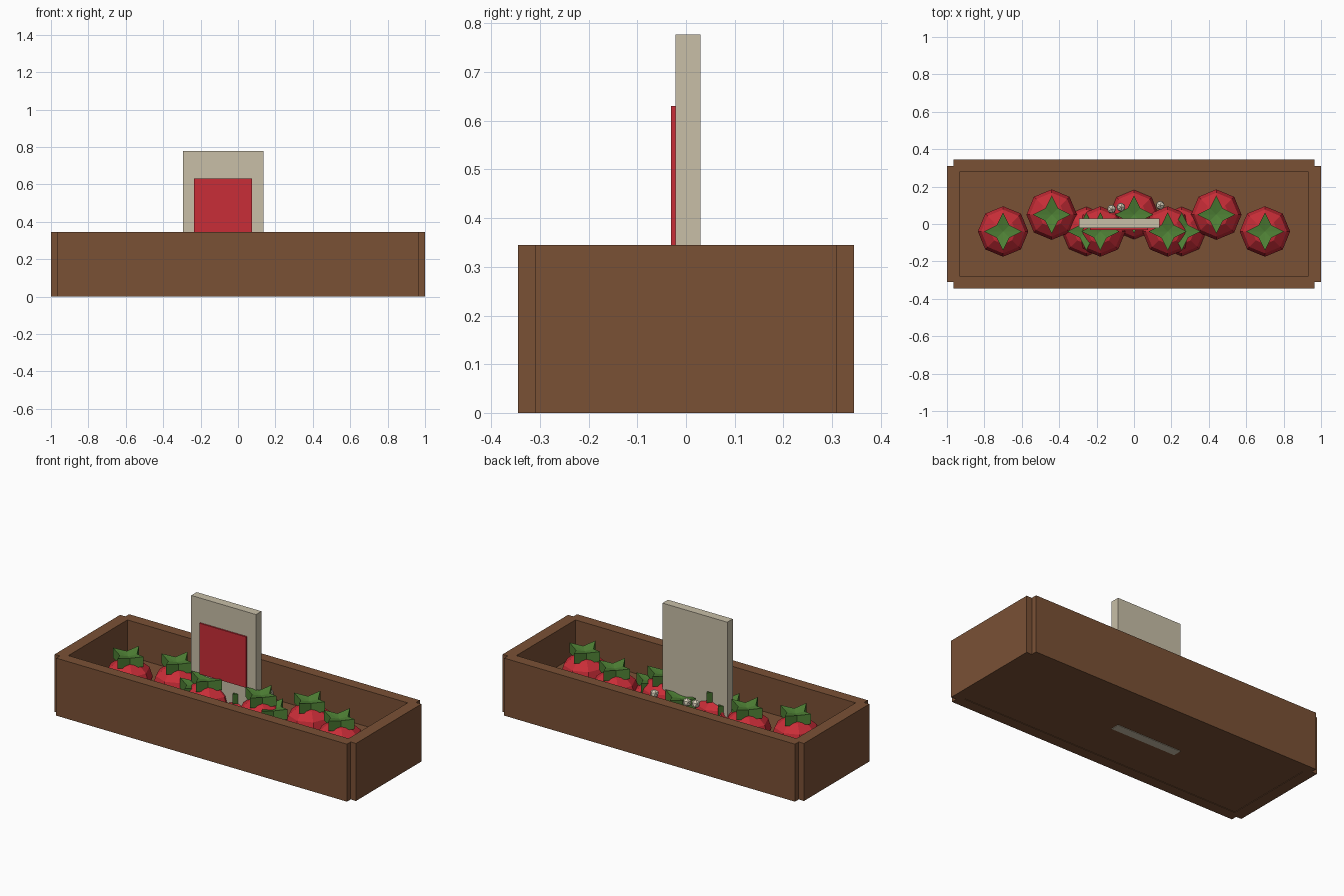
import bpy, bmesh, math
from mathutils import Matrix

if "Cube" in bpy.data.objects:
    bpy.data.objects.remove(bpy.data.objects["Cube"])


def material(name, rgb):
    m = bpy.data.materials.new(name)
    m.diffuse_color = (*rgb, 1)
    m.use_nodes = True
    m.node_tree.nodes["Principled BSDF"].inputs["Base Color"].default_value = m.diffuse_color
    return m


WOOD = material("brown wood", (0.195, 0.082, 0.036))
BOARD = material("pale board", (0.58, 0.52, 0.39))
RED = material("tomato red", (0.58, 0.026, 0.038))
GREEN = material("leaf green", (0.078, 0.22, 0.036))
CREAM = material("cream blossom", (0.70, 0.64, 0.50))


def finish(name, bm, mat):
    bmesh.ops.recalc_face_normals(bm, faces=bm.faces)
    mesh = bpy.data.meshes.new(name)
    bm.to_mesh(mesh)
    bm.free()
    mesh.materials.append(mat)
    ob = bpy.data.objects.new(name, mesh)
    bpy.context.collection.objects.link(ob)
    return ob


def box(name, x, y, z, mat):
    """Box from (min, max) ranges."""
    bm = bmesh.new()
    bmesh.ops.create_cube(bm, size=1)
    for v in bm.verts:
        v.co = [r[0] if c < 0 else r[1] for c, r in zip(v.co, (x, y, z))]
    return finish(name, bm, mat)


def tomato(x, y, z):
    # faceted, slightly flattened fruit
    bm = bmesh.new()
    bmesh.ops.create_uvsphere(bm, u_segments=8, v_segments=6, radius=0.135)
    bm.transform(Matrix.Translation((x, y, z)) @ Matrix.Diagonal((1, 1, 0.85, 1)))
    finish("tomato", bm, RED)

    # four-pointed leaf cap with upturned tips
    bm = bmesh.new()
    top, low = [], []
    for i in range(8):
        a = i * math.pi / 4
        r, h = (0.102, 0.155) if i % 2 == 0 else (0.048, 0.14)
        px, py = x + r * math.cos(a), y + r * math.sin(a)
        top.append(bm.verts.new((px, py, z + h)))
        low.append(bm.verts.new((px, py, z + h - 0.06)))
    mid_top = bm.verts.new((x, y, z + 0.13))
    mid_low = bm.verts.new((x, y, z + 0.08))
    for i in range(8):
        j = (i + 1) % 8
        bm.faces.new((top[i], top[j], mid_top))
        bm.faces.new((low[j], low[i], mid_low))
        bm.faces.new((low[i], low[j], top[j], top[i]))
    finish("tomato_leaf", bm, GREEN)


# Crate: long sides, short ends and raised bed
for s, side in ((-1, "front"), (1, "back")):
    box(side + "_panel", (-0.965, 0.965), sorted((s * 0.28, s * 0.345)), (0, 0.345), WOOD)
for s, side in ((-1, "left"), (1, "right")):
    box(side + "_panel", sorted((s * 0.93, s * 1.0)), (-0.31, 0.31), (0, 0.345), WOOD)
box("crate_floor", (-0.94, 0.94), (-0.29, 0.29), (0.003, 0.13), WOOD)

# Sign board and red plate
box("sign_board", (-0.295, 0.135), (-0.022, 0.03), (0, 0.777), BOARD)
box("sign_plate", (-0.235, 0.075), (-0.031, -0.022), (0.325, 0.63), RED)

# Upper and lower layers of tomatoes
for x, y in ((0.70, -0.04), (0.44, 0.05), (0.18, -0.04)):
    for s in (-1, 1):
        tomato(s * x, y, 0.18)
for x, y in ((-0.255, -0.04), (0, 0.05), (0.255, -0.04)):
    tomato(x, y, 0.12)

# Small blossoms behind the sign
for x, y in ((-0.12, 0.08), (-0.07, 0.09), (0.14, 0.10)):
    bm = bmesh.new()
    bmesh.ops.create_icosphere(bm, subdivisions=1, radius=0.026,
                               matrix=Matrix.Translation((x, y, 0.26)))
    finish("blossom", bm, CREAM)
